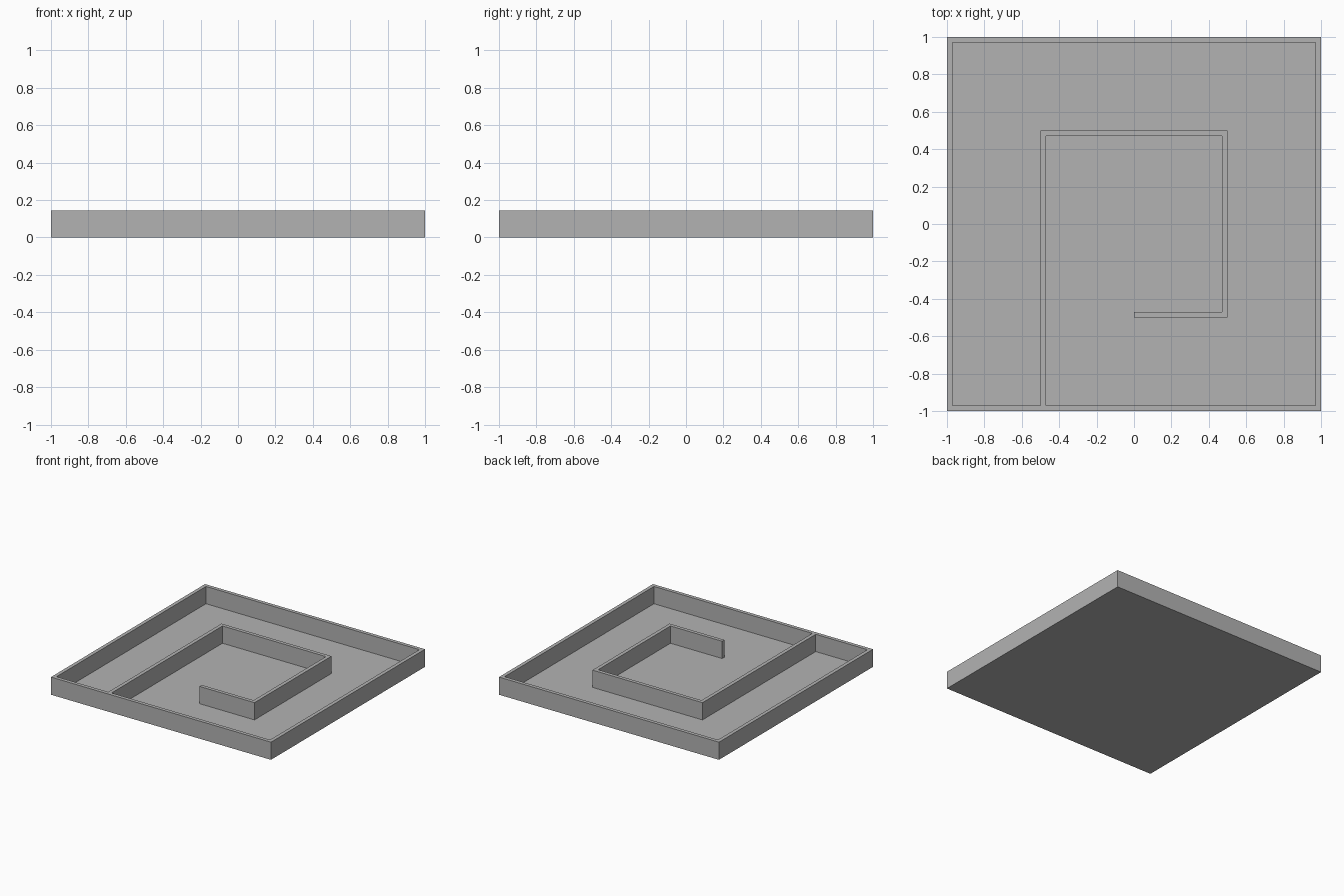
import bpy
import bmesh

HEIGHT = 0.145
FLOOR = 0.003
WALL = 0.03

old = bpy.data.objects.get("Cube")
if old:
    bpy.data.objects.remove(old, do_unlink=True)

grey = bpy.data.materials.new("plain_grey")
grey.use_nodes = True
colour = (0.45, 0.45, 0.45, 1)
grey.diffuse_color = colour
grey.node_tree.nodes["Principled BSDF"].inputs["Base Color"].default_value = colour


def prism(name, outline, low, high):
    """Extrude a flat outline between two heights."""
    bm = bmesh.new()
    face = bm.faces.new([bm.verts.new((x, y, low)) for x, y in outline])
    raised = bmesh.ops.extrude_face_region(bm, geom=[face])["geom"]
    verts = [v for v in raised if isinstance(v, bmesh.types.BMVert)]
    bmesh.ops.translate(bm, verts=verts, vec=(0, 0, high - low))
    bmesh.ops.recalc_face_normals(bm, faces=bm.faces)
    mesh = bpy.data.meshes.new(name)
    bm.to_mesh(mesh)
    bm.free()
    mesh.materials.append(grey)
    obj = bpy.data.objects.new(name, mesh)
    bpy.context.collection.objects.link(obj)
    return obj


# Solid tray block
tray = prism("maze_tray", [(-1, -1), (1, -1), (1, 1), (-1, 1)], 0, HEIGHT)

# Pocket: inner square, with the spiral wall left standing
e = 1 - WALL        # inner face of the rim
o = 0.5             # outer face of the spiral wall
i = o - WALL        # inner face of the spiral wall
pocket_outline = [
    (-e, -e), (-o, -e), (-o, o), (o, o), (o, -o), (0, -o),
    (0, -i), (i, -i), (i, i), (-i, i), (-i, -e),
    (e, -e), (e, e), (-e, e),
]
pocket = prism("pocket_cutter", pocket_outline, FLOOR, HEIGHT + 0.1)
pocket.hide_render = True

# Cut the pocket, then discard the cutter
cut = tray.modifiers.new("pocket", "BOOLEAN")
cut.operation = "DIFFERENCE"
cut.solver = "EXACT"
cut.object = pocket
bpy.context.view_layer.objects.active = tray
bpy.ops.object.modifier_apply(modifier=cut.name)
bpy.data.objects.remove(pocket, do_unlink=True)
